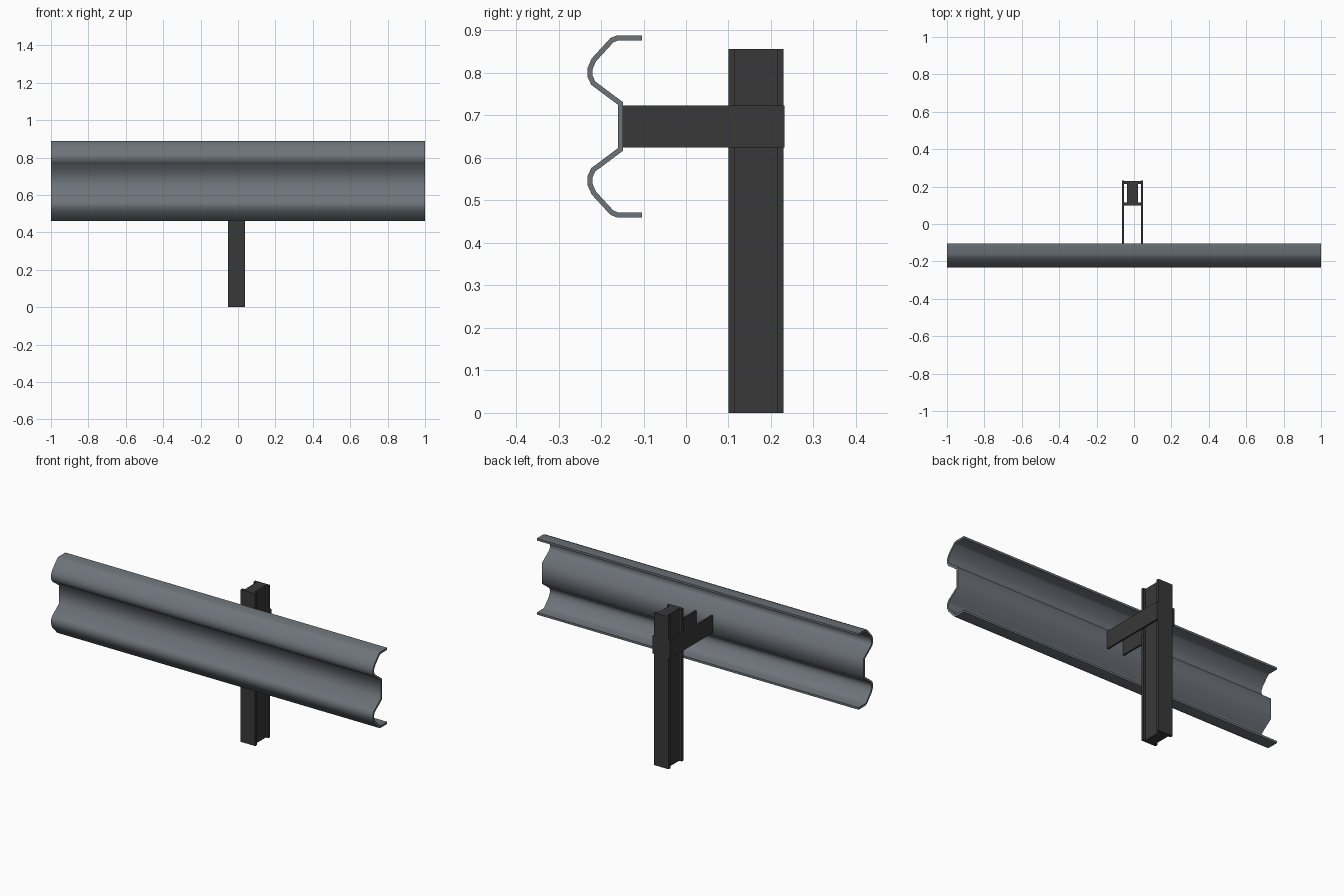
import bpy, bmesh, math
from mathutils import Vector

if "Cube" in bpy.data.objects:
    bpy.data.objects.remove(bpy.data.objects["Cube"])


def material(name, rgb):
    m = bpy.data.materials.new(name)
    m.diffuse_color = (*rgb, 1)
    m.use_nodes = True
    m.node_tree.nodes["Principled BSDF"].inputs["Base Color"].default_value = m.diffuse_color
    return m


STEEL = material("galvanised grey", (0.155, 0.175, 0.195))
DARK = material("dark post grey", (0.04, 0.04, 0.04))


def extrude(name, pts, vec, mat):
    """Closed 3D outline swept along vec."""
    bm = bmesh.new()
    f = bm.faces.new([bm.verts.new(p) for p in pts])
    new = bmesh.ops.extrude_face_region(bm, geom=[f])["geom"]
    bmesh.ops.translate(bm, vec=vec, verts=[v for v in new if isinstance(v, bmesh.types.BMVert)])
    bmesh.ops.recalc_face_normals(bm, faces=bm.faces)
    me = bpy.data.meshes.new(name)
    bm.to_mesh(me)
    bm.free()
    me.materials.append(mat)
    ob = bpy.data.objects.new(name, me)
    bpy.context.collection.objects.link(ob)
    return ob


def offset(path, t):
    """Mitred parallel copy of an open 2D path."""
    out = []
    for i, p in enumerate(path):
        dirs = []
        if i > 0:
            dirs.append((p - path[i - 1]).normalized())
        if i < len(path) - 1:
            dirs.append((path[i + 1] - p).normalized())
        ns = [Vector((-d.y, d.x)) for d in dirs]
        n = sum(ns, Vector((0, 0))).normalized()
        out.append(p + n * (t / n.dot(ns[0])))
    return out


# W-shaped rail: upper half of the outer profile (y, height from centre), mirrored down
CZ = 0.674
half = [(-0.104, 0.214), (-0.163, 0.214), (-0.178, 0.208), (-0.222, 0.160),
        (-0.232, 0.137), (-0.232, 0.117), (-0.223, 0.098), (-0.160, 0.051)]
outer = [Vector(p) for p in half] + [Vector((y, -z)) for y, z in reversed(half)]
inner = offset(outer, 0.012)
outline = outer + inner[::-1]
rail = extrude("guard_rail", [(-1, p.x, CZ + p.y) for p in outline], (2, 0, 0), STEEL)

bpy.context.view_layer.objects.active = rail
rail.select_set(True)
bpy.ops.object.shade_smooth_by_angle(angle=math.radians(60))

# I-section post
CX, FW, WW = -0.008, 0.045, 0.030
Y0, Y1, Y2, Y3 = 0.10, 0.115, 0.215, 0.23
side = [(FW, Y0), (FW, Y1), (WW, Y1), (WW, Y2), (FW, Y2), (FW, Y3)]
section = [(CX + x, y, 0) for x, y in side] + [(CX - x, y, 0) for x, y in reversed(side)]
extrude("post", section, (0, 0, 0.856), DARK)

# Pair of spacer plates joining the post to the rail
for label, s in (("left", -1), ("right", 1)):
    x0, x1 = CX + s * FW, CX + s * (FW + 0.010)
    extrude(label + "_spacer_plate",
            [(x0, -0.149, 0.625), (x1, -0.149, 0.625), (x1, 0.232, 0.625), (x0, 0.232, 0.625)],
            (0, 0, 0.098), DARK)
